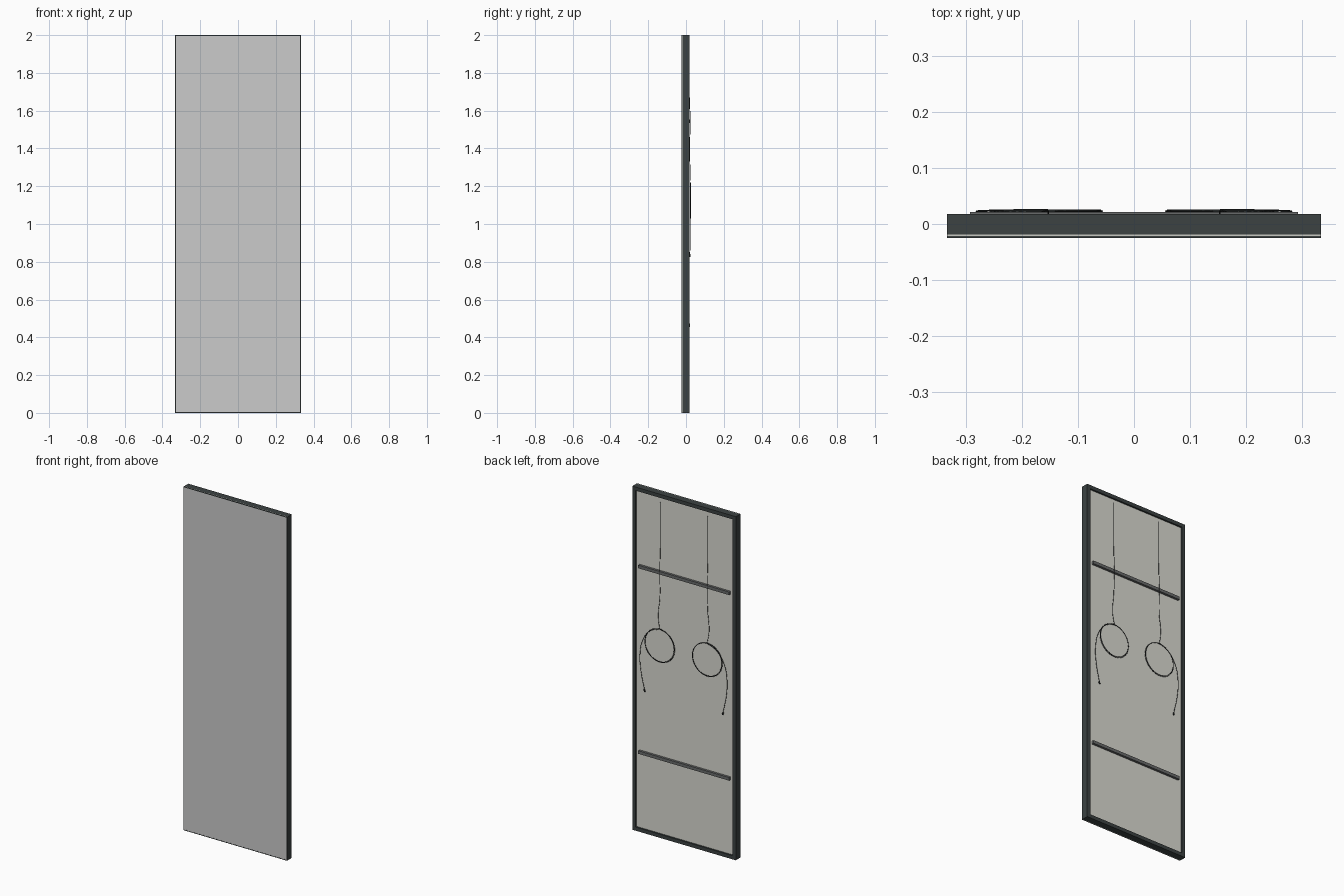
import bpy, bmesh, math

if "Cube" in bpy.data.objects:
    bpy.data.objects.remove(bpy.data.objects["Cube"])

W, H = 0.333, 2.0


def material(name, rgb):
    m = bpy.data.materials.new(name)
    m.diffuse_color = (*rgb, 1)
    m.use_nodes = True
    m.node_tree.nodes["Principled BSDF"].inputs["Base Color"].default_value = m.diffuse_color
    return m


dark = material("dark_metal", (0.045, 0.055, 0.055))
pale = material("pale_seal", (0.6, 0.6, 0.55))
back = material("back_sheet", (0.7, 0.7, 0.64))
rail = material("rail_grey", (0.14, 0.145, 0.145))
black = material("cable_black", (0.03, 0.035, 0.035))


def add_mesh(name, verts, faces, mat):
    me = bpy.data.meshes.new(name)
    me.from_pydata(verts, [], faces)
    bm = bmesh.new()
    bm.from_mesh(me)
    bmesh.ops.recalc_face_normals(bm, faces=bm.faces)
    bm.to_mesh(me)
    bm.free()
    if mat:
        me.materials.append(mat)
    ob = bpy.data.objects.new(name, me)
    bpy.context.collection.objects.link(ob)
    return ob


def box(name, x0, x1, y0, y1, z0, z1, mat=None):
    v = [(x, y, z) for x in (x0, x1) for y in (y0, y1) for z in (z0, z1)]
    f = [(0, 1, 3, 2), (4, 6, 7, 5), (0, 4, 5, 1), (2, 3, 7, 6), (0, 2, 6, 4), (1, 5, 7, 3)]
    return add_mesh(name, v, f, mat)


def ring(name, border, y0, y1, mat, inset=0.0):
    """Mitred rectangular ring following the panel outline."""
    verts = []
    for d, y in ((inset, y0), (border, y0), (border, y1), (inset, y1)):
        verts += [(-W + d, y, d), (W - d, y, d), (W - d, y, H - d), (-W + d, y, H - d)]
    faces = []
    for k in range(4):
        for c in range(4):
            a, b, n, m = k * 4, (k + 1) % 4 * 4, c, (c + 1) % 4
            faces.append((a + n, a + m, b + m, b + n))
    return add_mesh(name, verts, faces, mat)


def tube(name, pts, radius, mat, smooth=True):
    cu = bpy.data.curves.new(name, 'CURVE')
    cu.dimensions = '3D'
    cu.bevel_depth = radius
    cu.bevel_resolution = 1
    cu.resolution_u = 6
    cu.use_fill_caps = True
    if smooth:
        sp = cu.splines.new('BEZIER')
        sp.bezier_points.add(len(pts) - 1)
        for bp, p in zip(sp.bezier_points, pts):
            bp.co = p
            bp.handle_left_type = bp.handle_right_type = 'AUTO'
    else:
        sp = cu.splines.new('POLY')
        sp.points.add(len(pts) - 1)
        for q, p in zip(sp.points, pts):
            q.co = (*p, 1)
    cu.materials.append(mat)
    ob = bpy.data.objects.new(name, cu)
    bpy.context.collection.objects.link(ob)
    return ob


# Frame: deep body, pale seal, thin front lip
ring("frame_body", 0.021, -0.019, 0.018, dark)
ring("front_seal", 0.02, -0.0215, -0.019, pale)
ring("front_lip", 0.004, -0.025, -0.0215, dark)

# Front pane and recessed back sheet
box("front_pane", -W + 0.004, W - 0.004, -0.0245, -0.020, 0.004, H - 0.004)
box("back_sheet", -W + 0.020, W - 0.020, -0.020, 0.008, 0.020, H - 0.020, back)

# Horizontal rails on the back
for name, z in (("upper_rail", 1.543), ("lower_rail", 0.463)):
    box(name, -0.2925, 0.2925, 0.007, 0.0215, z - 0.009, z + 0.009, rail)

# Mirrored cables: hanging lead, coil, tail and plug
for side, s in (("right", 1), ("left", -1)):
    cx, cz, r = 0.153 * s, 1.122, 0.095
    lead = [(0.153, 0.0175, 1.954), (0.153, 0.018, 1.70), (0.153, 0.0225, 1.546),
            (0.154, 0.020, 1.40), (0.164, 0.022, 1.29), (0.153, 0.024, 1.218)]
    tube(side + "_lead", [(x * s, y, z) for x, y, z in lead], 0.0013, black)
    coil = []
    for i in range(81):
        a = math.pi / 2 - s * i / 80 * 4 * math.pi
        k = r + 0.002 * math.sin(i / 80 * 2 * math.pi)
        coil.append((cx + k * math.cos(a), 0.022 + 0.003 * i / 80, cz + k * math.sin(a)))
    tube(side + "_coil", coil, 0.0013, black, False)
    tail = [(0.153, 0.025, 1.218), (0.215, 0.025, 1.190), (0.262, 0.024, 1.125),
            (0.280, 0.023, 1.04), (0.276, 0.022, 0.95), (0.252, 0.021, 0.835)]
    tube(side + "_tail", [(x * s, y, z) for x, y, z in tail], 0.0013, black)
    tube(side + "_plug", [(0.254 * s, 0.021, 0.840), (0.251 * s, 0.021, 0.826)], 0.004, black, False)
    # Tie holding the coil together at the top
    tube(side + "_coil_tie", [(cx - 0.012, 0.0235, cz + r), (cx + 0.012, 0.0235, cz + r)], 0.0025, black, False)
